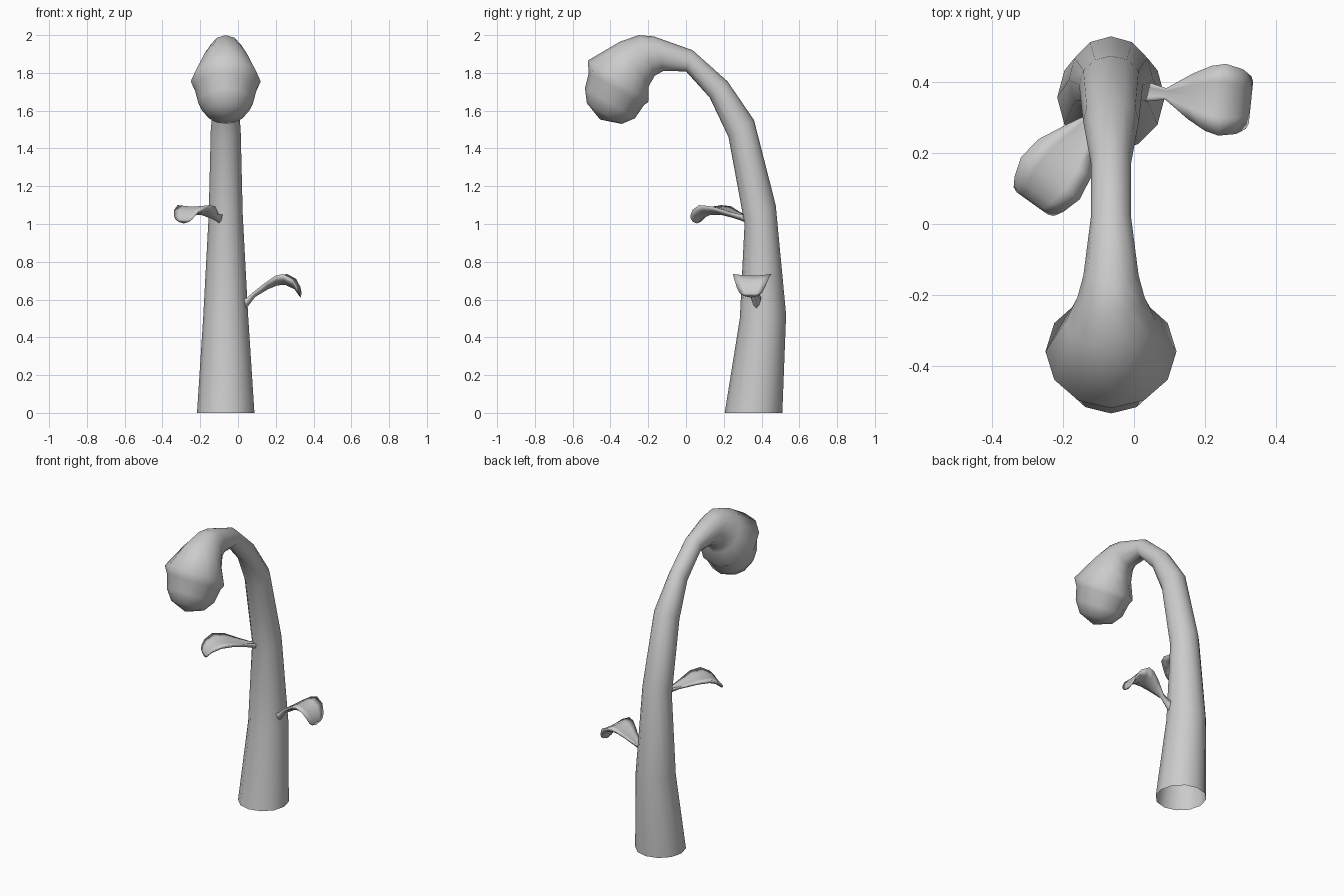
import bpy, bmesh, math
from mathutils import Vector

AXIS_X = -0.065
SIDES = 12


def finish(name, bm):
    bmesh.ops.recalc_face_normals(bm, faces=bm.faces)
    for f in bm.faces:
        f.smooth = True
    me = bpy.data.meshes.new(name)
    bm.to_mesh(me)
    bm.free()
    ob = bpy.data.objects.new(name, me)
    bpy.context.collection.objects.link(ob)
    return ob


def bridge(bm, rings):
    for a, b in zip(rings, rings[1:]):
        n = len(a)
        for i in range(n):
            bm.faces.new((a[i], a[(i + 1) % n], b[(i + 1) % n], b[i]))


# Each hoop: outer (y, z), inner (y, z), half width in x
def hoops(bm, table):
    rings = []
    for oy, oz, iy, iz, w in table:
        outer, inner = Vector((AXIS_X, oy, oz)), Vector((AXIS_X, iy, iz))
        mid, half = (outer + inner) / 2, (outer - inner) / 2
        ring = []
        for k in range(SIDES):
            a = math.tau * k / SIDES
            ring.append(bm.verts.new(mid + half * math.cos(a) + Vector((w * math.sin(a), 0, 0))))
        rings.append(ring)
    bridge(bm, rings)
    return rings


# Curved stem, open at the bottom, flaring into the drooping bulb rim
stem = [
    (0.51, 0.0, 0.205, 0.0, 0.152),
    (0.53, 0.52, 0.285, 0.5, 0.119),
    (0.475, 1.1, 0.31, 1.0, 0.09),
    (0.36, 1.55, 0.225, 1.46, 0.079),
    (0.22, 1.755, 0.125, 1.67, 0.057),
    (0.035, 1.92, 0.0, 1.808, 0.057),
    (-0.17, 1.993, -0.12, 1.81, 0.078),
    (-0.25, 2.0, -0.165, 1.785, 0.095),
    (-0.35, 1.965, -0.197, 1.73, 0.127),
    (-0.52, 1.865, -0.2, 1.645, 0.185),
]
# Rounded underside of the bulb
dome = [
    (-0.515, 1.80, -0.222, 1.63, 0.165),
    (-0.535, 1.72, -0.27, 1.56, 0.145),
    (-0.525, 1.64, -0.34, 1.53, 0.10),
]
bm = bmesh.new()
rings = hoops(bm, stem + dome)
tip = bm.verts.new((AXIS_X, -0.455, 1.553))
last = rings[-1]
for i in range(SIDES):
    bm.faces.new((last[i], last[(i + 1) % SIDES], tip))
finish("stem_and_bulb", bm)


# Spoon leaf: stations are (distance, edge height, half width, depth)
def leaf(name, start, degrees, stations):
    a = math.radians(degrees)
    along = Vector((math.cos(a), math.sin(a), 0))
    side = Vector((-along.y, along.x, 0))
    section = [(1, 0), (0.5, -0.1), (0, -0.15), (-0.5, -0.1),
               (-1, 0), (-0.6, -0.65), (0, -1), (0.6, -0.65)]
    bm = bmesh.new()
    rings = []
    for s, z, w, d in stations:
        c = Vector((start[0], start[1], z)) + along * s
        rings.append([bm.verts.new(c + side * (u * w) + Vector((0, 0, v * d))) for u, v in section])
    bridge(bm, rings)
    bm.faces.new(rings[0])
    bm.faces.new(rings[-1])
    finish(name, bm)


leaf("lower_leaf", (0.02, 0.375), -6, [
    (-0.03, 0.58, 0.035, 0.07), (0.03, 0.61, 0.025, 0.05),
    (0.07, 0.645, 0.016, 0.032), (0.14, 0.695, 0.065, 0.04),
    (0.19, 0.727, 0.092, 0.052), (0.23, 0.735, 0.102, 0.057),
    (0.28, 0.71, 0.092, 0.055), (0.305, 0.665, 0.075, 0.045),
    (0.312, 0.635, 0.06, 0.025)])
leaf("upper_leaf", (-0.1, 0.32), -125.5, [
    (-0.03, 1.05, 0.03, 0.06), (0.025, 1.05, 0.018, 0.035),
    (0.086, 1.067, 0.052, 0.035), (0.165, 1.094, 0.092, 0.046),
    (0.235, 1.1, 0.102, 0.052), (0.29, 1.075, 0.085, 0.047),
    (0.315, 1.045, 0.07, 0.037), (0.322, 1.025, 0.055, 0.022)])
